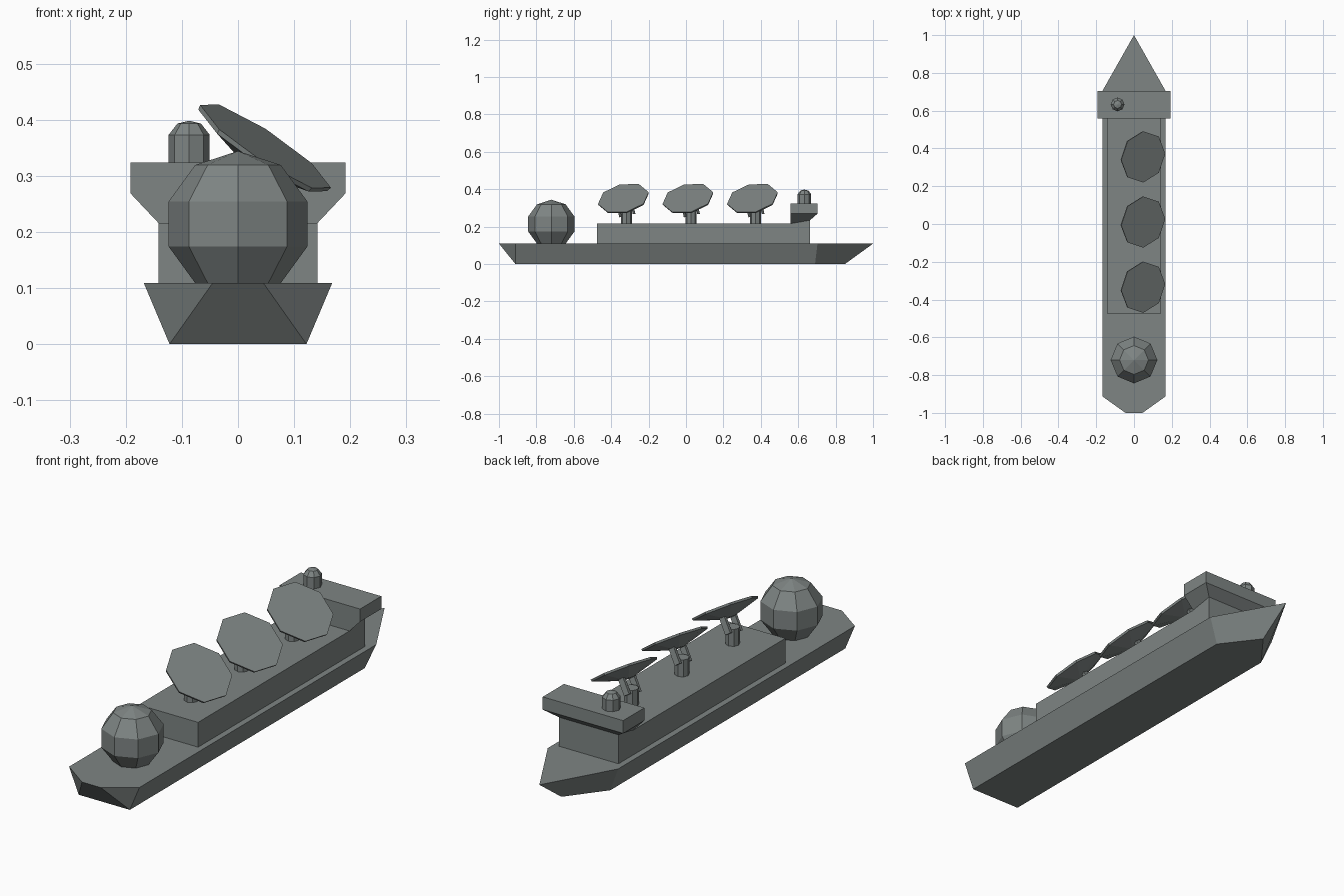
import bpy, bmesh, math
from mathutils import Matrix, Vector

if "Cube" in bpy.data.objects:
    bpy.data.objects.remove(bpy.data.objects["Cube"])

# Dark grey paint shared by every part
paint = bpy.data.materials.new("dark_grey_paint")
paint.diffuse_color = (0.21, 0.235, 0.23, 1)
paint.use_nodes = True
paint.node_tree.nodes["Principled BSDF"].inputs["Base Color"].default_value = paint.diffuse_color


def finish(name, bm, matrix=None):
    if matrix:
        bm.transform(matrix)
    bmesh.ops.remove_doubles(bm, verts=bm.verts, dist=1e-5)
    bmesh.ops.recalc_face_normals(bm, faces=bm.faces)
    mesh = bpy.data.meshes.new(name)
    bm.to_mesh(mesh)
    bm.free()
    mesh.materials.append(paint)
    obj = bpy.data.objects.new(name, mesh)
    bpy.context.collection.objects.link(obj)
    return obj


def loft(name, rings, matrix=None):
    """Skin equal-length rings of points and cap both ends."""
    bm = bmesh.new()
    loops = [[bm.verts.new(p) for p in ring] for ring in rings]
    n = len(loops[0])
    for a, b in zip(loops, loops[1:]):
        for i in range(n):
            j = (i + 1) % n
            bm.faces.new((a[i], a[j], b[j], b[i]))
    bm.faces.new(loops[0])
    bm.faces.new(loops[-1])
    return finish(name, bm, matrix)


def mirrored(half, z):
    """Close a right-hand outline (x, y) across x = 0."""
    left = [(-x, y) for x, y in reversed(half) if x > 0]
    return [(x, y, z) for x, y in half + left]


def rect(x, y0, y1, z, front_z=None):
    """Rectangle ring; front_z lifts the edge at y1."""
    return [(x, y1, front_z or z), (x, y0, z), (-x, y0, z), (-x, y1, front_z or z)]


def octagon(r, z):
    return [(r * math.cos(i * math.pi / 4), r * math.sin(i * math.pi / 4), z)
            for i in range(8)]


def place(x, y, z):
    return Matrix.Translation((x, y, z))


# Hull: pointed raked bow, chamfered transom
loft("hull", [
    mirrored([(0, 0.85), (0.122, 0.69), (0.122, -0.912), (0.122, -0.912)], 0),
    mirrored([(0, 1.0), (0.168, 0.703), (0.168, -0.912), (0.045, -1.0)], 0.109)])

# Long deck house and flared bridge
loft("deck_house", [rect(0.142, -0.475, 0.663, 0.109), rect(0.142, -0.475, 0.663, 0.216)])
loft("bridge", [rect(0.142, 0.558, 0.663, 0.216),
                rect(0.142, 0.558, 0.663, 0.216, 0.234),
                rect(0.192, 0.558, 0.703, 0.269),
                rect(0.192, 0.558, 0.703, 0.324)])

# Large aft radome
bm = bmesh.new()
bmesh.ops.create_uvsphere(bm, u_segments=8, v_segments=5, radius=0.13)
finish("aft_radome", bm, place(0, -0.72, 0.214))

# Small radome on the bridge roof
loft("bridge_radome", [octagon(0.0365, 0), octagon(0.0365, 0.049),
                       octagon(0.021, 0.069), octagon(0.0001, 0.074)],
     place(-0.087, 0.633, 0.324))

# Three tilted dish antennas with conical backs on forked pedestals
tilt = Matrix.Rotation(math.radians(13), 4, 'X') @ Matrix.Rotation(math.radians(33), 4, 'Y')
for n, y in enumerate((0.372, 0.027, -0.318), 1):
    loft(f"dish_pedestal_{n}", [octagon(0.029, 0), octagon(0.029, 0.073)], place(0, y, 0.216))
    pivot = place(0, y, 0.279) @ tilt
    loft(f"dish_{n}", [octagon(0.025, 0.046), octagon(0.137, 0.081), octagon(0.139, 0.090)], pivot)
    for side, s in (("left", -1), ("right", 1)):
        bm = bmesh.new()
        bmesh.ops.create_cube(bm, size=1)
        bmesh.ops.scale(bm, vec=Vector((0.026, 0.014, 0.080)), verts=bm.verts)
        finish(f"dish_arm_{side}_{n}", bm, pivot @ place(0, s * 0.037, 0.024))
